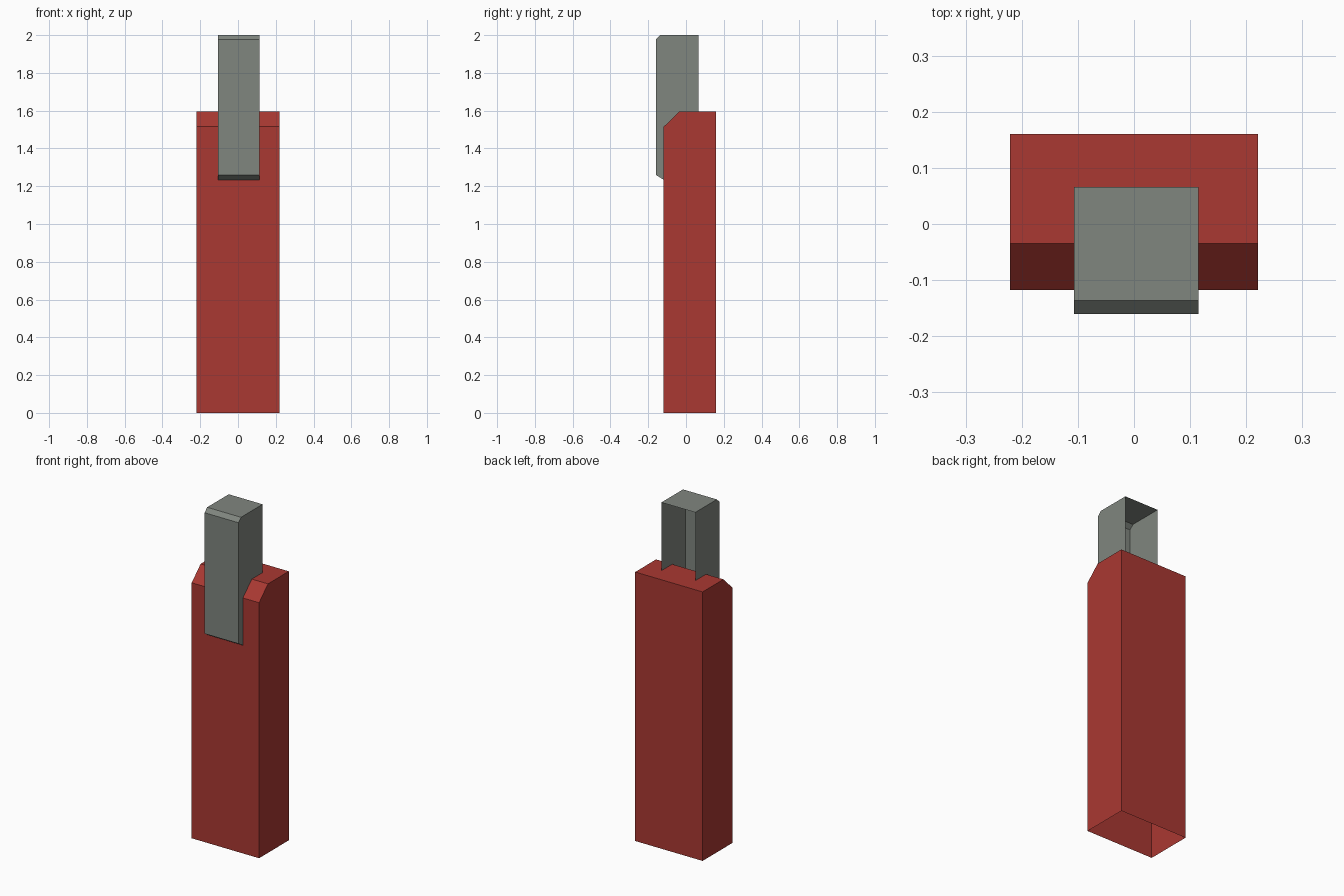
import bpy, bmesh

if "Cube" in bpy.data.objects:
    bpy.data.objects.remove(bpy.data.objects["Cube"])


def material(name, rgb):
    m = bpy.data.materials.new(name)
    m.diffuse_color = (*rgb, 1.0)
    m.use_nodes = True
    m.node_tree.nodes["Principled BSDF"].inputs["Base Color"].default_value = m.diffuse_color
    return m


def shell(name, profile, x0, x1, open_edge, mat):
    """Extrude a closed (y, z) side profile along x, leaving one profile edge open."""
    bm = bmesh.new()
    left = [bm.verts.new((x0, y, z)) for y, z in profile]
    right = [bm.verts.new((x1, y, z)) for y, z in profile]
    n = len(profile)
    bm.faces.new(left)
    bm.faces.new(right[::-1])
    walls = []
    for i in range(n):
        j = (i + 1) % n
        walls.append(bm.faces.new((left[i], right[i], right[j], left[j])))
    # Orient outward while still closed, then open one side
    bmesh.ops.recalc_face_normals(bm, faces=bm.faces[:])
    bmesh.ops.delete(bm, geom=[walls[open_edge]], context='FACES_ONLY')
    mesh = bpy.data.meshes.new(name)
    bm.to_mesh(mesh)
    bm.free()
    mesh.materials.append(mat)
    obj = bpy.data.objects.new(name, mesh)
    bpy.context.collection.objects.link(obj)
    return obj


red = material("red paint", (0.40, 0.040, 0.032))
grey = material("grey metal", (0.216, 0.238, 0.212))

# Red body: chamfered front top edge, open underneath
shell("body",
      [(-0.118, 0), (0.16, 0), (0.16, 1.595), (-0.035, 1.595), (-0.118, 1.515)],
      -0.221, 0.221, 0, red)

# Grey cap: chamfered front top, sloping lower lip, open at the back
shell("metal_cap",
      [(0.066, 1.12), (0.066, 2.0), (-0.136, 2.0), (-0.16, 1.977), (-0.16, 1.26)],
      -0.107, 0.115, 0, grey)
